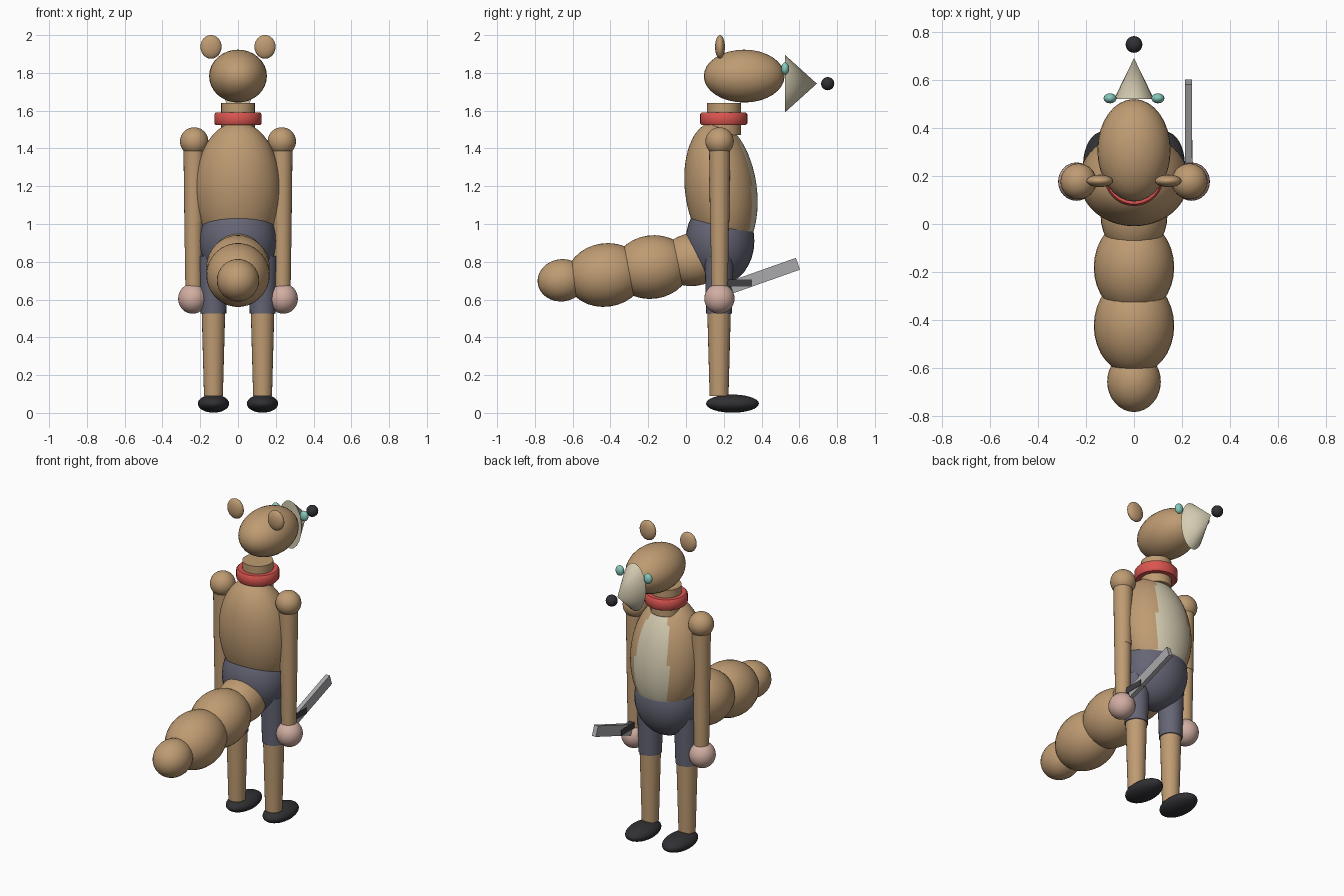
import bpy
import bmesh
from math import radians
from mathutils import Matrix, Vector

cube = bpy.data.objects.get("Cube")
if cube:
    bpy.data.objects.remove(cube, do_unlink=True)


def material(name, r, g, b):
    m = bpy.data.materials.new(name)
    m.use_nodes = True
    m.diffuse_color = (r, g, b, 1)
    m.node_tree.nodes["Principled BSDF"].inputs["Base Color"].default_value = (r, g, b, 1)
    return m


tan = material("tan fur", 0.52, 0.33, 0.17)
cream = material("cream fur", 0.66, 0.60, 0.44)
red = material("red collar", 0.70, 0.09, 0.08)
slate = material("slate shorts", 0.13, 0.13, 0.18)
black = material("black leather", 0.03, 0.03, 0.035)
pink = material("pink paw", 0.64, 0.42, 0.36)
teal = material("teal eye", 0.24, 0.58, 0.50)
steel = material("grey steel", 0.40, 0.40, 0.42)
grip = material("dark grip", 0.05, 0.05, 0.055)


def finish(name, bm, mat, smooth=True):
    bmesh.ops.recalc_face_normals(bm, faces=bm.faces)
    mesh = bpy.data.meshes.new(name)
    bm.to_mesh(mesh)
    bm.free()
    mesh.materials.append(mat)
    ob = bpy.data.objects.new(name, mesh)
    bpy.context.collection.objects.link(ob)
    if smooth:
        bpy.ops.object.select_all(action="DESELECT")
        ob.select_set(True)
        bpy.context.view_layer.objects.active = ob
        bpy.ops.object.shade_smooth_by_angle(angle=radians(40))
    return ob


def placed(centre, size, tilt=0):
    return (Matrix.Translation(centre) @ Matrix.Rotation(radians(tilt), 4, "X")
            @ Matrix.Diagonal((*size, 1)))


def ellipsoid(name, centre, radii, mat, tilt=0, detail=32):
    bm = bmesh.new()
    bmesh.ops.create_uvsphere(bm, u_segments=detail, v_segments=detail // 2, radius=1,
                              matrix=placed(centre, radii, tilt))
    return finish(name, bm, mat)


def limb(name, x, y, bottom, top, r_bottom, r_top, mat):
    bm = bmesh.new()
    bmesh.ops.create_cone(bm, cap_ends=True, segments=24, radius1=r_bottom, radius2=r_top,
                          depth=top - bottom,
                          matrix=Matrix.Translation((x, y, (top + bottom) / 2)))
    return finish(name, bm, mat)


def box(name, centre, size, mat, tilt=0):
    bm = bmesh.new()
    bmesh.ops.create_cube(bm, size=1, matrix=placed(centre, size, tilt))
    return finish(name, bm, mat, smooth=False)


# Torso with a cream chest patch
torso = ellipsoid("torso", (0, 0.185, 1.18), (0.228, 0.19, 0.362), tan, 7.5, 64)
torso.data.materials.append(cream)
for face in torso.data.polygons:
    c = face.center
    if c.y > 0.2 and (c.x / 0.118) ** 2 + ((c.z - 1.14) / 0.37) ** 2 < 1:
        face.material_index = 1

# Hips, neck and head
ellipsoid("shorts_hips", (0, 0.18, 0.91), (0.204, 0.182, 0.23), slate)
limb("neck", 0, 0.2, 1.47, 1.64, 0.09, 0.09, tan)
ellipsoid("head", (0, 0.308, 1.783), (0.153, 0.214, 0.14), tan)
ellipsoid("nose", (0, 0.75, 1.743), (0.035, 0.035, 0.035), black, detail=20)

# Collar: rounded band spun round the neck
bm = bmesh.new()
profile = [(0.07, -0.034), (0.117, -0.034), (0.125, -0.024),
           (0.125, 0.024), (0.117, 0.034), (0.07, 0.034)]
verts = [bm.verts.new((r, 0.2, 1.557 + z)) for r, z in profile]
edges = [bm.edges.new((verts[i - 1], verts[i])) for i in range(len(verts))]
bmesh.ops.spin(bm, geom=verts + edges, cent=(0, 0.2, 0), axis=(0, 0, 1),
               angle=radians(360), steps=32, use_merge=True)
bmesh.ops.remove_doubles(bm, verts=bm.verts, dist=0.0001)
finish("collar", bm, red)

# Snout: flattened cone pointing forward
bm = bmesh.new()
bmesh.ops.create_cone(bm, cap_ends=True, segments=20, radius1=1, radius2=0, depth=1,
                      matrix=placed((0, 0.608, 1.743), (0.083, 0.17, 0.153))
                      @ Matrix.Rotation(radians(-90), 4, "X"))
finish("snout", bm, cream)

# Paired parts
for side, s in (("left", 1), ("right", -1)):
    ellipsoid(side + "_ear", (s * 0.143, 0.18, 1.938), (0.056, 0.026, 0.063), tan, detail=24)
    ellipsoid(side + "_eye", (s * 0.1, 0.525, 1.823), (0.027, 0.021, 0.032), teal, detail=20)
    ellipsoid(side + "_shoulder", (s * 0.232, 0.178, 1.437), (0.075, 0.075, 0.075), tan)
    limb(side + "_upper_arm", s * 0.233, 0.178, 1.01, 1.43, 0.051, 0.056, tan)
    limb(side + "_forearm", s * 0.235, 0.178, 0.62, 1.01, 0.043, 0.049, tan)
    ellipsoid(side + "_hand", (s * 0.24, 0.177, 0.605), (0.077, 0.08, 0.08), pink)
    limb(side + "_shorts_leg", s * 0.13, 0.175, 0.527, 0.83, 0.068, 0.077, slate)
    limb(side + "_leg", s * 0.13, 0.175, 0.09, 0.6, 0.05, 0.064, tan)
    ellipsoid(side + "_shoe", (s * 0.13, 0.246, 0.049), (0.083, 0.14, 0.048), black)

# Tail: overlapping segments sloping down behind
tail = [(0.04, 0.812, 0.14, 0.18), (-0.18, 0.772, 0.168, 0.205),
        (-0.425, 0.73, 0.168, 0.207), (-0.658, 0.702, 0.112, 0.128)]
for i, (y, z, r, length) in enumerate(tail):
    ellipsoid("tail_segment_%d" % (i + 1), (0, y, z), (r, length, r), tan, 8)

# Sword held in the left hand
box("sword_blade", (0.228, 0.416, 0.727), (0.028, 0.375, 0.066), steel, 19.5)
box("sword_grip", (0.228, 0.28, 0.687), (0.032, 0.14, 0.038), grip)
